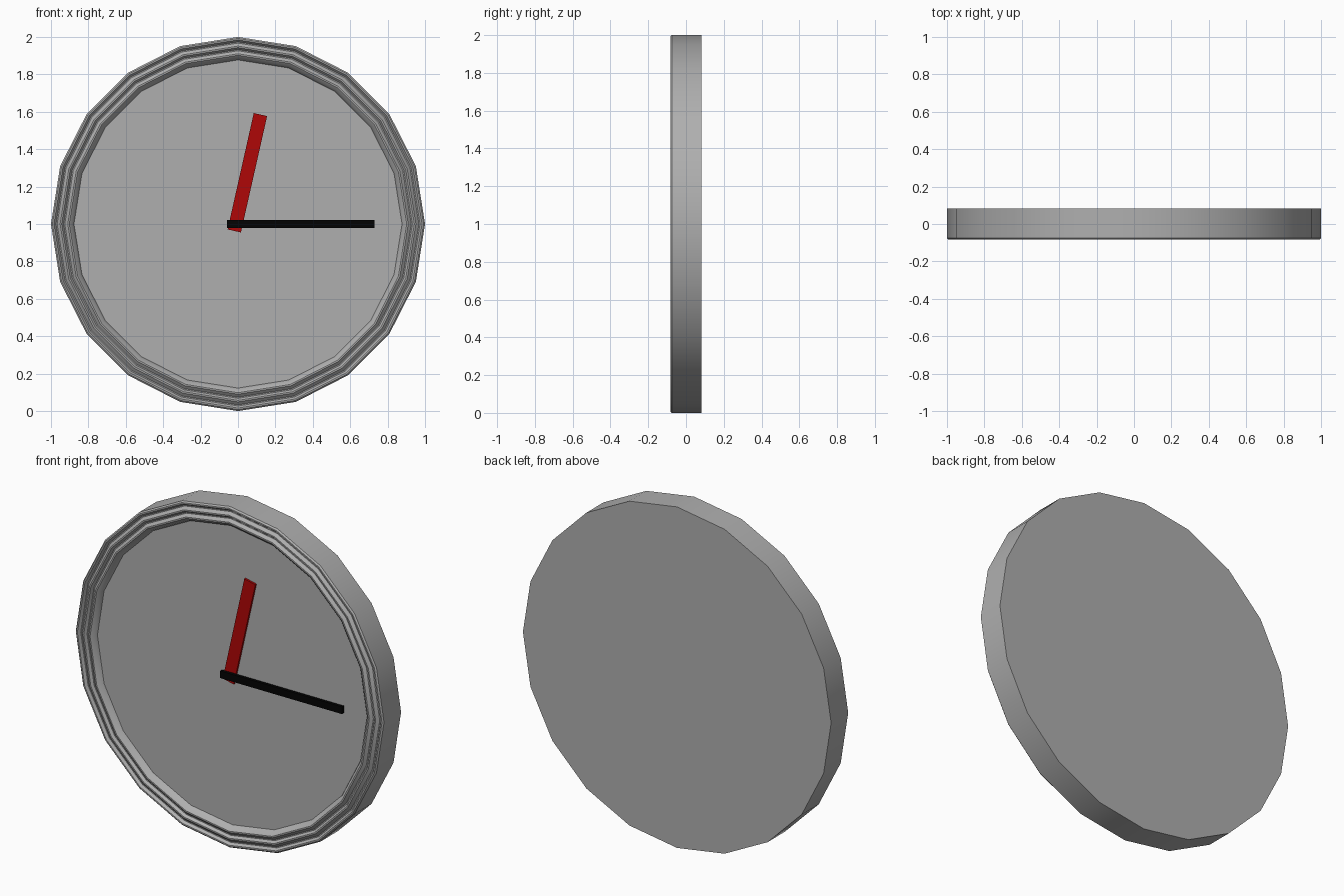
import bpy, bmesh, math
from mathutils import Vector

cube = bpy.data.objects.get("Cube")
if cube:
    bpy.data.objects.remove(cube, do_unlink=True)

SIDES = 20
CENTRE_Z = 1.0


def material(name, rgb):
    m = bpy.data.materials.new(name)
    m.use_nodes = True
    m.diffuse_color = (*rgb, 1)
    m.node_tree.nodes["Principled BSDF"].inputs["Base Color"].default_value = (*rgb, 1)
    return m


def finish(name, bm, mat):
    bmesh.ops.recalc_face_normals(bm, faces=bm.faces)
    mesh = bpy.data.meshes.new(name)
    bm.to_mesh(mesh)
    bm.free()
    mesh.materials.append(mat)
    ob = bpy.data.objects.new(name, mesh)
    bpy.context.collection.objects.link(ob)
    return ob


def lathe(name, profile, mat):
    """Turn a (radius, y) profile about the y axis and cap both ends."""
    bm = bmesh.new()
    rings = []
    for r, y in profile:
        ring = []
        for i in range(SIDES):
            a = math.tau * i / SIDES
            ring.append(bm.verts.new((r * math.sin(a), y, CENTRE_Z + r * math.cos(a))))
        rings.append(ring)
    for lo, hi in zip(rings, rings[1:]):
        for i in range(SIDES):
            j = (i + 1) % SIDES
            bm.faces.new((lo[i], lo[j], hi[j], hi[i]))
    bm.faces.new(rings[0])
    bm.faces.new(rings[-1])
    return finish(name, bm, mat)


def hand(name, start, end, width, front, back, mat):
    """Box-shaped hand between two (x, z) points."""
    a, b = Vector((start[0], 0, start[1])), Vector((end[0], 0, end[1]))
    side = (b - a).normalized().cross(Vector((0, 1, 0))) * width / 2
    bm = bmesh.new()
    f = bm.faces.new([bm.verts.new(p + Vector((0, back, 0)))
                      for p in (a - side, b - side, b + side, a + side)])
    out = bmesh.ops.extrude_face_region(bm, geom=[f])["geom"]
    bmesh.ops.translate(bm, vec=(0, front - back, 0),
                        verts=[v for v in out if isinstance(v, bmesh.types.BMVert)])
    return finish(name, bm, mat)


grey = material("case grey", (0.43, 0.43, 0.43))
red = material("hand red", (0.43, 0.002, 0.002))
black = material("hand black", (0.001, 0.001, 0.001))

# Case: flat back, plain side wall, three rim ridges, recessed dial
profile = [(1.0, 0.083), (1.0, -0.075)]
for k in range(3):
    outer = 1.0 - 0.041 * k
    profile += [(outer - 0.008, -0.083), (outer - 0.016, -0.083),
                (outer - 0.027, -0.068), (outer - 0.033, -0.068)]
profile[-2:] = [(0.885, -0.068), (0.877, -0.05)]
case = lathe("clock_case", profile, grey)
bpy.context.view_layer.objects.active = case
case.select_set(True)
bpy.ops.object.shade_smooth_by_angle(angle=math.radians(30))

# Hands, the long one lying over the short one
hand("hour_hand", (-0.02, 0.963), (0.12, 1.585), 0.073, -0.062, -0.05, red)
hand("minute_hand", (-0.06, 1.0), (0.73, 1.0), 0.042, -0.08, -0.062, black)
